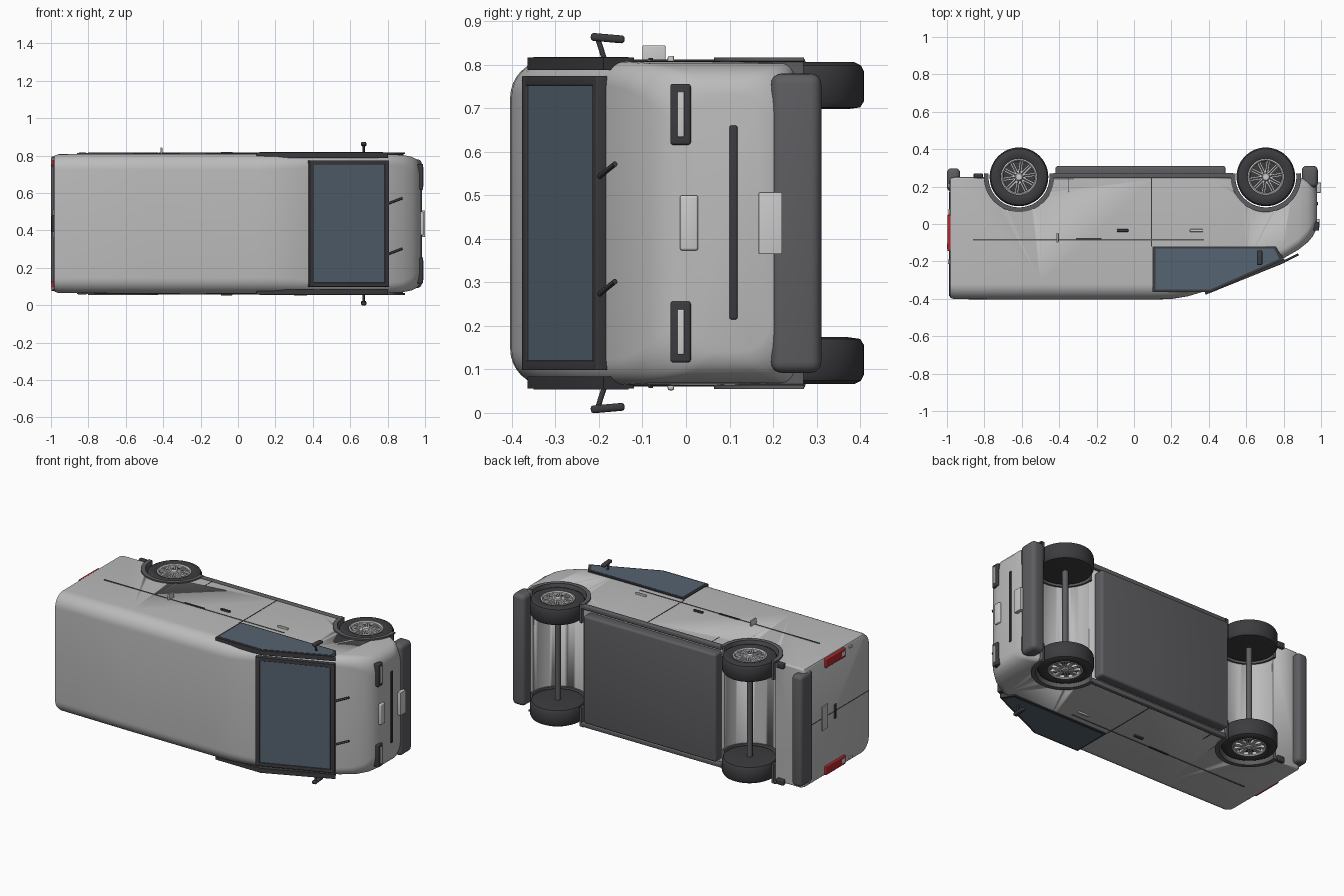
import bpy, bmesh, math
from mathutils import Vector

if "Cube" in bpy.data.objects:
    bpy.data.objects.remove(bpy.data.objects["Cube"])

C = 0.436  # middle of the width (van lies on its side, roof towards -y)

def mat(name, r, g, b):
    m = bpy.data.materials.new(name)
    m.diffuse_color = (r, g, b, 1)
    m.use_nodes = True
    m.node_tree.nodes["Principled BSDF"].inputs["Base Color"].default_value = m.diffuse_color
    return m

DARK = mat("dark_trim", .045, .045, .05)
MID = mat("grey_plastic", .11, .11, .12)
PAINT = mat("body_paint", .5, .5, .5)
LIGHT = mat("light_metal", .68, .69, .71)
GLASS = mat("glass", .09, .125, .165)
RED = mat("red_lens", .45, .02, .025)

def finish(name, bm, m, smooth=35):
    bmesh.ops.recalc_face_normals(bm, faces=bm.faces[:])
    me = bpy.data.meshes.new(name)
    bm.to_mesh(me)
    bm.free()
    ob = bpy.data.objects.new(name, me)
    bpy.context.collection.objects.link(ob)
    me.materials.append(m)
    bpy.ops.object.select_all(action='DESELECT')
    ob.select_set(True)
    bpy.context.view_layer.objects.active = ob
    bpy.ops.object.shade_smooth_by_angle(angle=math.radians(smooth))
    return ob

def box(name, x, y, z, m, bevel=0.0, rot=0.0, pivot=(0, 0, 0)):
    """Box from ranges (lo, hi) on each axis, turned about z and moved to pivot."""
    bm = bmesh.new()
    bmesh.ops.create_cube(bm, size=1)
    for v in bm.verts:
        v.co = Vector([(r[0] + r[1]) / 2 + c * (r[1] - r[0]) for r, c in zip((x, y, z), v.co)])
    if bevel:
        bmesh.ops.bevel(bm, geom=bm.edges[:], offset=bevel, segments=4, profile=.5, affect='EDGES')
    ob = finish(name, bm, m)
    ob.rotation_euler.z = rot
    ob.location = pivot
    return ob

def side_box(name, x, y, h, m, bevel=0.0):
    for s in (-1, 1):
        box(name, x, y, sorted((C + s * h[0], C + s * h[1])), m, bevel)

def prism(name, pts, z0, z1, m):
    bm = bmesh.new()
    f = bm.faces.new([bm.verts.new((x, y, z0)) for x, y in pts])
    ext = bmesh.ops.extrude_face_region(bm, geom=[f])["geom"]
    bmesh.ops.translate(bm, vec=(0, 0, z1 - z0), verts=[g for g in ext if isinstance(g, bmesh.types.BMVert)])
    return finish(name, bm, m)

def lathe(name, prof, cx, cy, m, s=1, a0=0, a1=360, n=48, closed=False):
    """Turn (radius, distance from middle) points about a z axis at (cx, cy)."""
    bm = bmesh.new()
    full = a1 - a0 == 360
    rings = []
    for i in range(n if full else n + 1):
        a = math.radians(a0 + (a1 - a0) * i / n)
        rings.append([bm.verts.new((cx + r * math.cos(a), cy + r * math.sin(a), C + s * h)) for r, h in prof])
    k = len(prof)
    for i in range(n):
        A, B = rings[i], rings[(i + 1) % len(rings)]
        for j in range(k if closed else k - 1):
            bm.faces.new((A[j], A[(j + 1) % k], B[(j + 1) % k], B[j]))
    if not full:
        bm.faces.new(rings[0])
        bm.faces.new(rings[-1])
    bmesh.ops.remove_doubles(bm, verts=bm.verts[:], dist=1e-6)
    return finish(name, bm, m)

def rod(name, p, q, r, m):
    p, q = Vector(p), Vector(q)
    bm = bmesh.new()
    bmesh.ops.create_cone(bm, cap_ends=True, segments=16, radius1=r, radius2=r, depth=(q - p).length)
    turn = Vector((0, 0, 1)).rotation_difference(q - p)
    for v in bm.verts:
        v.co = turn @ v.co + (p + q) / 2
    return finish(name, bm, m)

# body shell lofted along its length: x, roof y, floor y, half width, roof radius, floor radius
stations = [(-.987, -.385, .235, .352, .065, .01), (-.98, -.396, .244, .364, .076, .01),
            (-.96, -.402, .25, .371, .082, .01), (-.5, -.404, .25, .374, .085, .01),
            (.1, -.404, .25, .374, .085, .01), (.2, -.401, .25, .374, .085, .01),
            (.29, -.386, .25, .374, .08, .01), (.4, -.353, .25, .374, .07, .01),
            (.6, -.269, .25, .373, .06, .01), (.8, -.183, .25, .371, .055, .015),
            (.88, -.137, .248, .367, .06, .03), (.93, -.097, .24, .357, .07, .05),
            (.957, -.065, .228, .342, .08, .07), (.972, -.035, .212, .322, .08, .08),
            (.979, -.005, .195, .298, .08, .08)]
bm = bmesh.new()
loops = []
for x, t, b, w, rt, rb in stations:
    loop = []
    for q, (sy, sz, r) in enumerate(((b, 1, rb), (b, -1, rb), (t, -1, rt), (t, 1, rt))):
        cy = sy - r if q < 2 else sy + r
        for i in range(9):
            a = math.radians(90 * q + 90 * i / 8)
            loop.append(bm.verts.new((x, cy + r * math.cos(a - math.pi / 2 + math.pi / 2) if q in (0, 3) else cy + r * math.cos(a), 0)))
            # corner order: floor/right, roof/right, roof/left, floor/left handled below
    order = ((b - rb, 1, rb, 0), (t + rt, 1, rt, 90), (t + rt, -1, rt, 180), (b - rb, -1, rb, 270))
    k = 0
    for cy, sz, r, st in order:
        for i in range(9):
            a = math.radians(st + 90 * i / 8)
            loop[k].co = (x, cy + r * math.cos(a), C + sz * (w - r) + r * math.sin(a))
            k += 1
    loops.append(loop)
for A, B in zip(loops, loops[1:]):
    for j in range(36):
        bm.faces.new((A[j], A[(j + 1) % 36], B[(j + 1) % 36], B[j]))
bm.faces.new(loops[0])
bm.faces.new(loops[-1])
body = finish("body_shell", bm, PAINT, 40)

AXLES = (-.615, .705)
WY = .252
# wheel tunnels cut across the body
for x in AXLES:
    cut = lathe("arch_cutter", [(0, -.6), (.175, -.6), (.175, .6), (0, .6)], x, WY, DARK, n=64)
    mod = body.modifiers.new("arch", 'BOOLEAN')
    mod.operation, mod.solver, mod.object = 'DIFFERENCE', 'EXACT', cut
    bpy.context.view_layer.objects.active = body
    bpy.ops.object.modifier_apply(modifier=mod.name)
    bpy.data.objects.remove(cut)

# wheels, flares and axles
for x in AXLES:
    rod("axle", (x, WY, C - .29), (x, WY, C + .29), .017, MID)
    for s in (-1, 1):
        lathe("arch_flare", [(.163, .262), (.177, .262), (.177, .37), (.188, .372), (.188, .381), (.163, .381)],
              x, WY, MID, s, 174, 366, 40, True)
        lathe("tyre", [(0, .262), (.12, .262), (.148, .266), (.157, .28), (.157, .348), (.15, .362),
                       (.135, .37), (.11, .37), (.097, .364), (.095, .345), (0, .345)], x, WY, DARK, s)
        lathe("rim", [(.084, .346), (.084, .362), (.09, .368), (.097, .366), (.097, .346)], x, WY, LIGHT, s, closed=True)
        lathe("hub", [(0, .345), (.022, .345), (.022, .362), (.017, .367), (0, .367)], x, WY, LIGHT, s, n=24)
        for i in range(10):
            for d in (-.006, .006):
                box("spoke", (.015, .088), (d - .0042, d + .0042), sorted((s * .346, s * .36)), LIGHT,
                    0, math.radians(36 * i + 9), (x, WY, C))

# underside, bumpers and sills
box("underbody", (-.42, .49), (.24, .31), (C - .335, C + .335), MID, .014)
box("front_bumper", (.897, .983), (.195, .311), (C - .344, C + .344), MID, .025)
box("rear_bumper", (-1, -.93), (.175, .297), (C - .344, C + .344), MID, .022)
side_box("sill_rail", (-.43, .53), (.245, .274), (.352, .379), MID, .006)
side_box("rear_stub", (-.857, -.808), (.245, .271), (.345, .379), DARK, .006)

# windscreen: frame bars and glass on a sloped plane
slope, mid = math.atan2(.17, .42), (.591, -.279, C)
for u in (-.229, .203):
    box("windscreen_frame", (u, u + .026), (-.014, .014), (-.338, .338), DARK, .003, slope, mid)
for v in (-.338, .316):
    box("windscreen_frame", (-.229, .229), (-.014, .014), (v, v + .022), DARK, .003, slope, mid)
box("windscreen_glass", (-.21, .21), (-.008, .01), (-.32, .32), GLASS, 0, slope, mid)
for z in (.27, .54):
    rod("wiper", (.795, -.203, z), (.878, -.163, z + .032), .006, DARK)

# side windows, mirrors
outer = [(.1, -.12), (.758, -.12), (.803, -.19), (.41, -.364), (.1, -.364)]
inner = [(.114, -.132), (.75, -.132), (.776, -.187), (.408, -.35), (.114, -.35)]
for s in (-1, 1):
    prism("side_window_frame", outer, C + s * .352, C + s * .38, DARK)
    prism("side_window_glass", inner, C + s * .36, C + s * .382, GLASS)
    rod("mirror_arm", (.672, -.187, C + s * .375), (.672, -.203, C + s * .425), .006, DARK)
    m = box("mirror", (-.014, .014), (-.039, .039), (-.009, .009), DARK, .007, 0, (.672, -.18, C + s * .425))
    m.rotation_euler.x = s * math.radians(-5)

# side seams, handles and markers
side_box("slide_track", (-.86, .375), (-.087, -.081), (.368, .3765), MID)
side_box("track_grip", (-.31, -.175), (-.086, -.076), (.368, .379), DARK)
side_box("door_seam", (.092, .097), (-.12, .245), (.368, .3755), DARK)
side_box("rear_door_seam", (-.351, -.348), (.17, .245), (.368, .3752), DARK)
side_box("door_handle", (-.092, -.03), (.025 + -.067, -.027), (.368, .384), DARK, .004)
side_box("side_marker", (.298, .37), (-.042, -.028), (.368, .384), LIGHT, .004)
box("fuel_flap", (-.415, -.405), (-.1, -.047), (C + .365, C + .408), LIGHT, .003)

# nose: headlights, grille, badge plate, number plate
for s in (-1, 1):
    zc = C + s * .25
    box("headlight_frame", (.935, .99), (-.036, .011), (zc - .07, zc + .07), DARK, .006)
    box("headlight_lens", (.96, .993), (-.02, -.004), (zc - .052, zc + .052), LIGHT, .003)
box("grille_slot", (.96, .985), (.1, .118), (.215, .66), DARK, .004)
box("nose_plate", (.97, .992), (-.014, .028), (.373, .5), LIGHT, .006)
box("front_number_plate", (.975, 1), (.167, .221), (.365, .507), LIGHT, .002)

# tail: lights, seam, handle, plate, hinges
for s in (-1, 1):
    side = sorted((C + s * .306, C + s * .36))
    box("tail_light", (-.998, -.968), (-.145, .05), side, RED, .005)
    box("reverse_lens", (-1, -.98), (-.135, -.105), (C + s * .333 - .014, C + s * .333 + .014), LIGHT, .002)
    box("tail_hinge", (-.995, -.975), (.195, .215), (C + s * .335 - .01, C + s * .335 + .01), LIGHT, .003)
    box("roof_hinge", (-.995, -.975), (-.215, -.19), (C + s * .345 - .008, C + s * .345 + .008), LIGHT, .003)
box("tail_door_seam", (-.9885, -.98), (-.385, .17), (C - .002, C + .002), DARK)
box("tail_handle", (-.996, -.98), (-.06, -.045), (C - .045, C + .045), DARK, .004)
box("rear_number_plate", (-.993, -.98), (.02, .08), (C - .075, C + .075), PAINT, .002)
